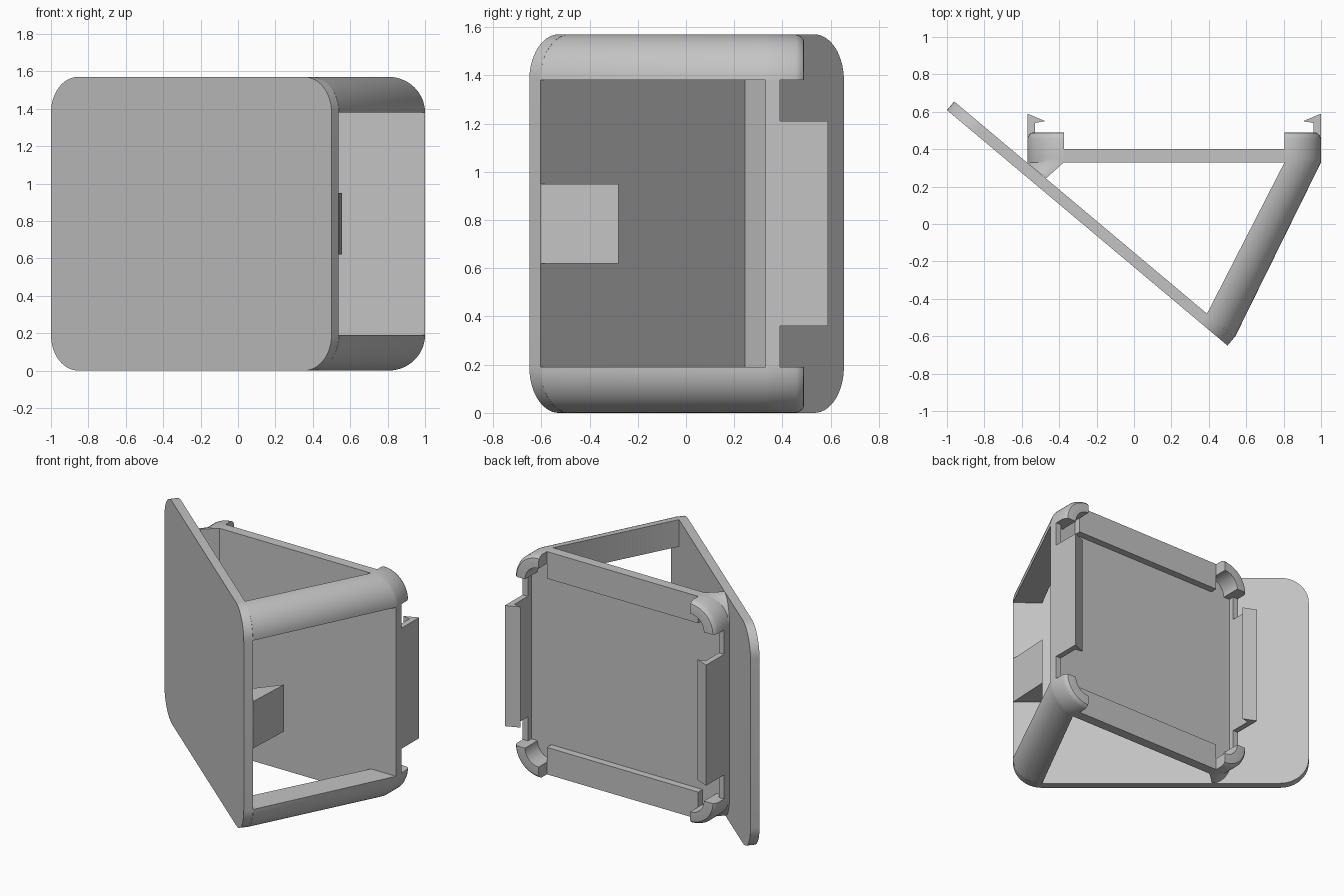
import bpy, bmesh
from math import sin, cos, pi, radians
from mathutils import Vector

cube = bpy.data.objects.get("Cube")
if cube:
    bpy.data.objects.remove(cube)

grey = bpy.data.materials.new("light grey plastic")
grey.use_nodes = True
grey.diffuse_color = (0.55, 0.55, 0.55, 1)
grey.node_tree.nodes["Principled BSDF"].inputs["Base Color"].default_value = grey.diffuse_color

H = 1.57          # total height
R = 0.19          # corner radius
STEPS = 14
MID_X = 0.215     # symmetry line of the rear bracket


def loft(name, rings):
    """Skin a list of equal-length point rings and close both ends."""
    bm = bmesh.new()
    rows = [[bm.verts.new(p) for p in ring] for ring in rings]
    n = len(rows[0])
    for a, b in zip(rows, rows[1:]):
        for i in range(n):
            j = (i + 1) % n
            bm.faces.new((a[i], a[j], b[j], b[i]))
    bm.faces.new(rows[0])
    bm.faces.new(rows[-1])
    bmesh.ops.remove_doubles(bm, verts=bm.verts, dist=1e-5)
    bmesh.ops.recalc_face_normals(bm, faces=bm.faces)
    mesh = bpy.data.meshes.new(name)
    bm.to_mesh(mesh)
    bm.free()
    mesh.materials.append(grey)
    ob = bpy.data.objects.new(name, mesh)
    bpy.context.collection.objects.link(ob)
    bpy.ops.object.select_all(action='DESELECT')
    ob.select_set(True)
    bpy.context.view_layer.objects.active = ob
    bpy.ops.object.shade_smooth_by_angle(angle=radians(30))
    return ob


def prism(name, outline, z0, z1):
    """Upright prism from a plan outline."""
    return loft(name, [[(x, y, z) for x, y in outline] for z in (z0, z1)])


def box(name, x0, x1, y0, y1, z0, z1):
    return prism(name, [(x0, y0), (x1, y0), (x1, y1), (x0, y1)], z0, z1)


def arc(inner, outer, top, scale=1.0):
    """Quarter round between an inner and an outer plan point."""
    base = Vector((*inner, H - R if top else R))
    across = Vector((*outer, base.z)) - base
    up = Vector((0, 0, R if top else -R))
    angles = [pi / 2 * i / STEPS for i in range(STEPS + 1)]
    return [base + (across * cos(a) + up * sin(a)) * scale for a in angles]


def sector(inner, outer, top):
    return [Vector((*inner, H - R if top else R))] + arc(inner, outer, top)


# Slanted front plate with rounded corners
foot = Vector((0.5, -0.65, 0))
along = Vector((-0.766, 0.643, 0))
thick = Vector((0.643, 0.766, 0)) * 0.06
length = 1.958
outline = []
for k, (s, z) in enumerate([(length - R, H - R), (R, H - R), (R, R), (length - R, R)]):
    for i in range(STEPS + 1):
        a = pi / 2 * (k + i / STEPS)
        outline.append(foot + along * (s + R * cos(a)) + Vector((0, 0, z + R * sin(a))))
loft("front_plate", [outline, [p + thick for p in outline]])

# Corner arms and hollow corner caps, top and bottom, both sides
for level, top in (("upper", True), ("lower", False)):
    for side, inner, outer, xi, xo in (
            ("left", (0.39, -0.48), (0.54, -0.604), 0.805, 1.0),
            ("right", (-0.47, 0.244), (-0.57, 0.328), -0.375, -0.57)):
        loft(f"{level}_{side}_arm", [
            sector(inner, outer, top),
            sector((xi, 0.33), (xo, 0.33), top),
            sector((xi, 0.35), (xo, 0.35), top)])
        rings = []
        for y, scale in ((0.35, 1), (0.455, 1), (0.475, 0.96), (0.487, 0.9), (0.49, 0.82)):
            a, b = (xi, y), (xo, y)
            rings.append(arc(a, b, top, scale) + arc(a, b, top, 0.55)[::-1])
        loft(f"{level}_{side}_corner_cap", rings)
    # Rail joining the caps
    z0 = H - R if top else 0
    box(f"{level}_rail", -0.375, 0.805, 0.33, 0.4, z0, z0 + R)

# Thin rear panel
box("rear_panel", -0.57, 1.0, 0.33, 0.35, R, H - R)

# Full-height web between the front plate and the rear panel
prism("right_web", [(-0.57, 0.328), (-0.47, 0.244), (-0.375, 0.33)], R, H - R)

# Wedge rib behind the front edge of the plate
prism("front_wedge", [(0.54, -0.604), (0.555, -0.28), (0.39, -0.48)], 0.62, 0.95)

# Side rims and snap clips, mirrored about the bracket centre
clip = [(1, 0.35), (1, 0.59), (0.905, 0.55), (0.96, 0.54), (0.96, 0.35)]
rim = [(1, 0.35), (1, 0.39), (0.96, 0.39), (0.96, 0.35)]
for side, flip in (("left", False), ("right", True)):
    for part, shape, z0, z1 in (("snap_clip", clip, 0.36, 1.21), ("rim", rim, R, H - R)):
        pts = [(2 * MID_X - x if flip else x, y) for x, y in shape]
        prism(f"{side}_{part}", pts, z0, z1)
